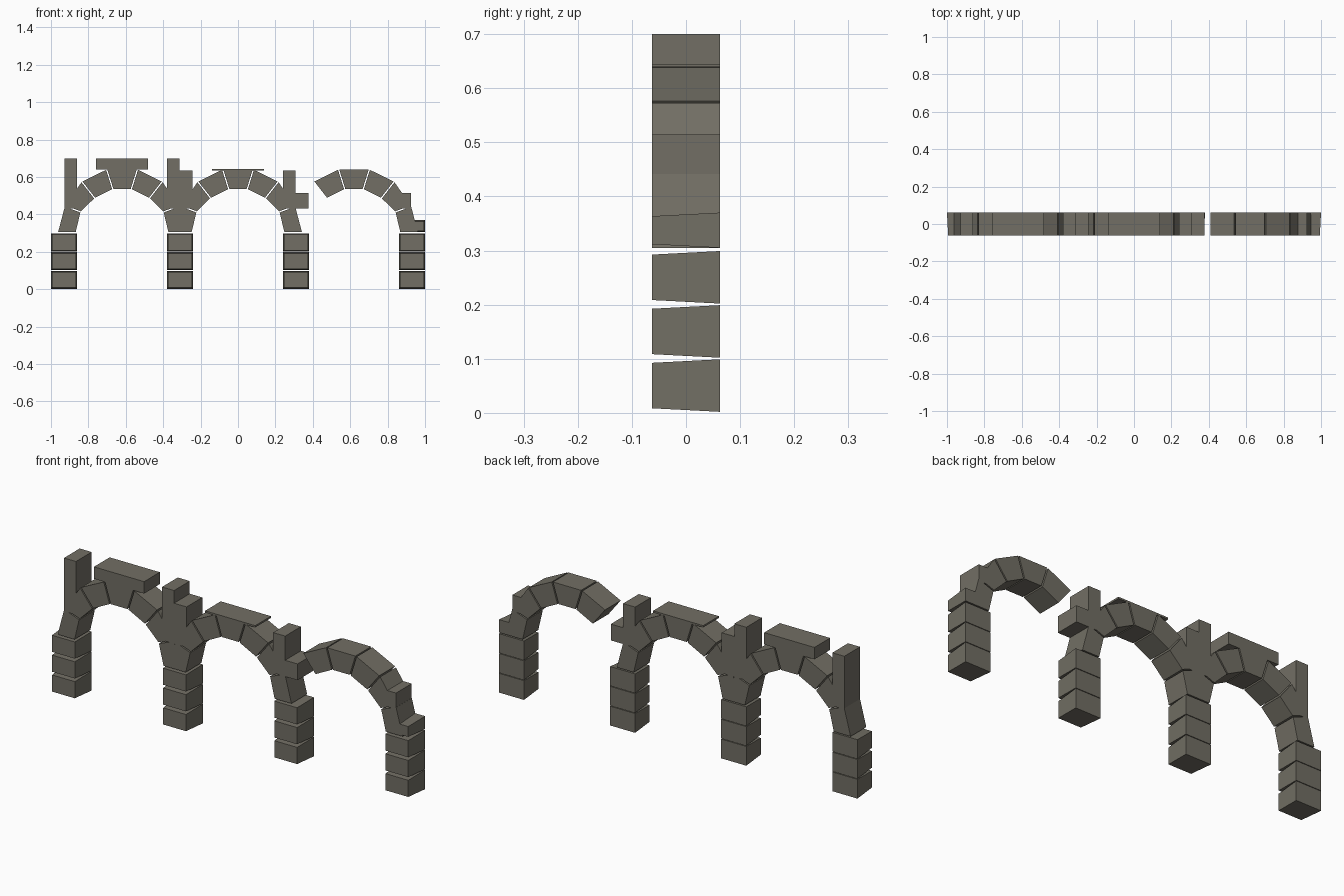
import bpy, bmesh

if "Cube" in bpy.data.objects:
    bpy.data.objects.remove(bpy.data.objects["Cube"])

D = 0.0625  # half depth of the wall

stone = bpy.data.materials.new("grey brown stone")
stone.diffuse_color = (0.168, 0.158, 0.128, 1)
stone.use_nodes = True
stone.node_tree.nodes["Principled BSDF"].inputs["Base Color"].default_value = stone.diffuse_color


def prism(name, pts, inset=0.0):
    """Extrude an xz outline through the wall; inset shrinks the front face."""
    bm = bmesh.new()
    n = len(pts)
    cx = sum(p[0] for p in pts) / n
    cz = sum(p[1] for p in pts) / n

    def pull(v, c):
        return v + inset * (1 if v < c else -1)

    front = [bm.verts.new((pull(x, cx), -D, pull(z, cz))) for x, z in pts]
    back = [bm.verts.new((x, D, z)) for x, z in pts]
    bm.faces.new(front)
    bm.faces.new(back[::-1])
    for i in range(n):
        j = (i + 1) % n
        bm.faces.new((front[j], front[i], back[i], back[j]))
    bmesh.ops.recalc_face_normals(bm, faces=bm.faces)
    me = bpy.data.meshes.new(name)
    bm.to_mesh(me)
    bm.free()
    me.materials.append(stone)
    ob = bpy.data.objects.new(name, me)
    bpy.context.collection.objects.link(ob)


def block(name, x0, x1, z0, z1, inset=0.0):
    prism(name, [(x0, z0), (x1, z0), (x1, z1), (x0, z1)], inset)


# Pillars: three stones each, narrowing toward the front
for x in (-0.93, -0.31, 0.31, 0.93):
    for k in range(3):
        block("pillar_stone", x - 0.07, x + 0.07,
              0.1 * k + 0.002, 0.1 * k + 0.099, 0.0065)

# Arch outline, right half from spring to crown, then mirrored
outer = [(0.342, 0.305), (0.305, 0.445), (0.215, 0.575), (0.082, 0.64)]
inner = [(0.248, 0.305), (0.222, 0.414), (0.147, 0.488), (0.05, 0.537)]
outer += [(-x, z) for x, z in outer[::-1]]
inner += [(-x, z) for x, z in inner[::-1]]


def shift(a, b, d):
    """Move point a toward b by distance d, leaving a joint gap."""
    length = ((a[0] - b[0]) ** 2 + (a[1] - b[1]) ** 2) ** 0.5
    t = d / length
    return (a[0] + (b[0] - a[0]) * t, a[1] + (b[1] - a[1]) * t)


# Arch stones; the third arch has lost its two left springers
for cx, count in ((-0.62, 7), (0, 7), (0.62, 5)):
    for i in range(count):
        g = 0.0035
        a, b, c, d = outer[i], outer[i + 1], inner[i + 1], inner[i]
        ga = 0 if i == 0 else g
        gb = 0 if i == 6 else g
        quad = [shift(a, b, ga), shift(b, a, gb), shift(c, d, gb), shift(d, c, ga)]
        prism("arch_stone", [(cx + x, z) for x, z in quad])

# Remains of the wall above the arches
block("left_wall_post", -0.927, -0.86, 0.432, 0.70)
block("left_coping", -0.76, -0.48, 0.64, 0.70)
block("centre_wall_post_tall", -0.38, -0.313, 0.432, 0.70)
block("centre_wall_post_short", -0.313, -0.243, 0.432, 0.636)
block("middle_coping", -0.14, 0.14, 0.635, 0.644)
block("right_wall_post", 0.24, 0.307, 0.432, 0.636)
block("right_wall_stub", 0.307, 0.376, 0.432, 0.514)
block("end_wall_stub", 0.875, 0.925, 0.432, 0.514)
block("end_wall_base", 0.935, 1.0, 0.305, 0.37, 0.0065)
